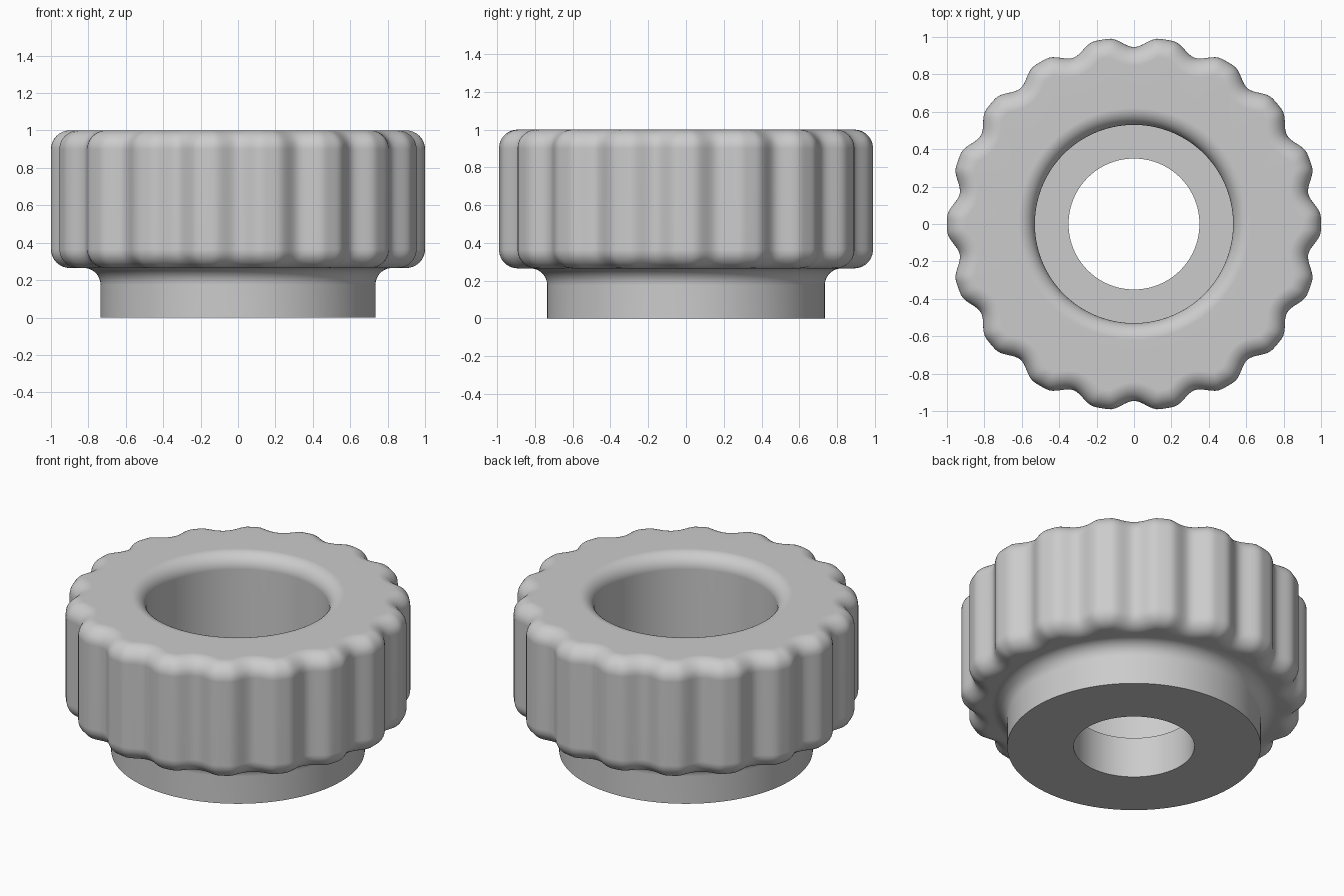
import bpy, bmesh
from math import sin, cos, pi, radians, sqrt

cube = bpy.data.objects.get("Cube")
if cube:
    bpy.data.objects.remove(cube, do_unlink=True)

LOBES = 18
SEGS = LOBES * 20
STEP = 2 * pi / SEGS
PITCH = 2 * pi / LOBES


# Scalloped grip outline: wide lobes with shallow rounded notches
def outline(angle):
    from_lobe = (angle + PITCH / 2) % PITCH - PITCH / 2
    t = min((PITCH / 2 - abs(from_lobe)) / radians(8), 1)
    return 1 - 0.054 * (0.5 + 0.5 * cos(pi * t))


# Outline moved inward by a constant distance
def inset_radius(angle, inset):
    best = outline(angle) - inset
    for k in range(-14, 15):
        delta = k * STEP / 2
        r = outline(angle + delta)
        gap = inset ** 2 - (r * sin(delta)) ** 2
        if gap > 0:
            best = min(best, r * cos(delta) - sqrt(gap))
    return best


def arc(cx, cz, radius, start, end, steps=10):
    angles = [radians(start + (end - start) * i / steps) for i in range(steps + 1)]
    return [(cx + radius * cos(a), cz + radius * sin(a)) for a in angles]


def round_ring(r, z):
    return [(r * cos(i * STEP), r * sin(i * STEP), z) for i in range(SEGS)]


def grip_ring(inset, z):
    radii = [inset_radius(i * STEP, inset) for i in range(SEGS)]
    return [(r * cos(i * STEP), r * sin(i * STEP), z) for i, r in enumerate(radii)]


# Section from the bottom hole, up the outside and back down the bore
BASE, TOP, EDGE = 0.265, 1.0, 0.1
rings = [round_ring(0.35, 0), round_ring(0.735, 0)]
rings += [round_ring(r, z) for r, z in arc(0.825, BASE - 0.09, 0.09, 180, 90)]
rings += [grip_ring(-x, z) for x, z in arc(-EDGE, BASE + EDGE, EDGE, -90, 0)]
rings += [grip_ring(-x, z) for x, z in arc(-EDGE, TOP - EDGE, EDGE, 0, 90)]
rings += [round_ring(r, z) for r, z in arc(0.62, TOP - 0.09, 0.09, 90, 180)]
rings += [round_ring(0.53, 0.26), round_ring(0.35, 0.26)]

bm = bmesh.new()
loops = [[bm.verts.new(p) for p in ring] for ring in rings]
for a, b in zip(loops, loops[1:] + loops[:1]):
    for i in range(SEGS):
        j = (i + 1) % SEGS
        bm.faces.new((a[i], a[j], b[j], b[i]))
bmesh.ops.recalc_face_normals(bm, faces=bm.faces)
mesh = bpy.data.meshes.new("knurled_knob")
bm.to_mesh(mesh)
bm.free()

knob = bpy.data.objects.new("knurled_knob", mesh)
bpy.context.collection.objects.link(knob)

# Plain grey material
grey = bpy.data.materials.new("plain_grey")
grey.use_nodes = True
colour = (0.6, 0.6, 0.6, 1)
grey.diffuse_color = colour
grey.node_tree.nodes["Principled BSDF"].inputs["Base Color"].default_value = colour
mesh.materials.append(grey)

# Smooth fillets, crisp step edges, flat faces kept flat
bpy.ops.object.select_all(action='DESELECT')
knob.select_set(True)
bpy.context.view_layer.objects.active = knob
bpy.ops.object.shade_smooth_by_angle(angle=radians(35))
weighted = knob.modifiers.new("flat_face_normals", 'WEIGHTED_NORMAL')
weighted.keep_sharp = True
